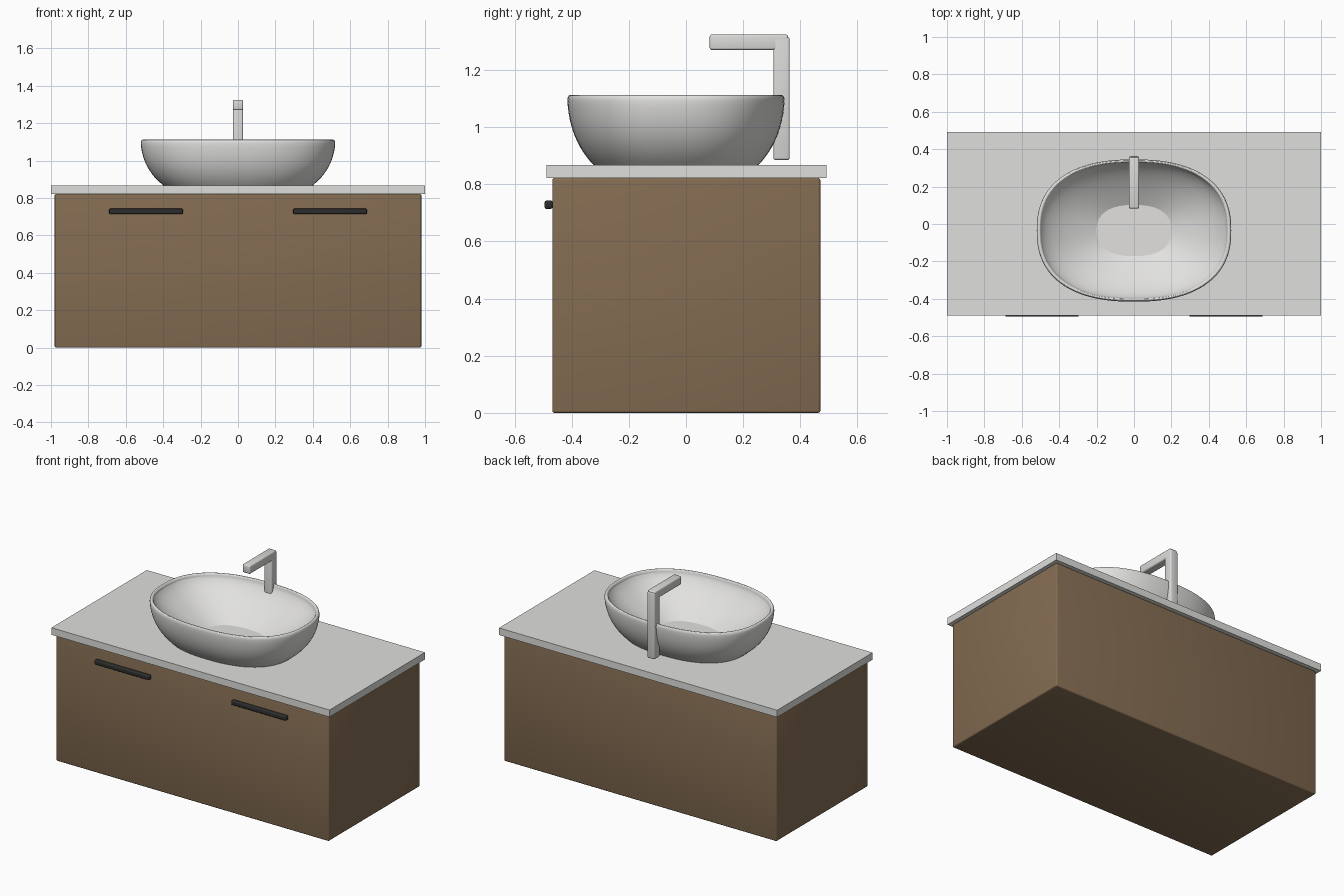
import bpy, bmesh, math
from mathutils import Vector

if "Cube" in bpy.data.objects:
    bpy.data.objects.remove(bpy.data.objects["Cube"], do_unlink=True)


def material(name, rgb):
    m = bpy.data.materials.new(name)
    m.use_nodes = True
    m.diffuse_color = (*rgb, 1)
    m.node_tree.nodes["Principled BSDF"].inputs["Base Color"].default_value = (*rgb, 1)
    return m


wood = material("brown wood", (0.23, 0.15, 0.084))
stone = material("pale stone", (0.74, 0.74, 0.72))
ceramic = material("white ceramic", (0.76, 0.755, 0.74))
metal = material("brushed metal", (0.70, 0.70, 0.69))
black = material("black metal", (0.026, 0.026, 0.026))


def finish(name, bm, mat, angle):
    mesh = bpy.data.meshes.new(name)
    bmesh.ops.recalc_face_normals(bm, faces=bm.faces)
    bm.to_mesh(mesh)
    bm.free()
    mesh.materials.append(mat)
    ob = bpy.data.objects.new(name, mesh)
    bpy.context.collection.objects.link(ob)
    bpy.ops.object.select_all(action="DESELECT")
    ob.select_set(True)
    bpy.context.view_layer.objects.active = ob
    bpy.ops.object.shade_smooth_by_angle(angle=math.radians(angle))
    return ob


def box(name, low, high, mat, bevel=0.0):
    low, high = Vector(low), Vector(high)
    bm = bmesh.new()
    bmesh.ops.create_cube(bm, size=1)
    for v in bm.verts:
        v.co = (low + high) / 2 + v.co * (high - low)
    if bevel:
        bmesh.ops.bevel(bm, geom=bm.edges[:], offset=bevel, segments=3,
                        profile=0.5, affect="EDGES")
    return finish(name, bm, mat, 35)


def bezier(a, b, c, steps):
    a, b, c = Vector(a), Vector(b), Vector(c)
    pts = []
    for i in range(steps + 1):
        t = i / steps
        pts.append(a * (1 - t) ** 2 + b * 2 * t * (1 - t) + c * t * t)
    return pts


# Cabinet and countertop
box("cabinet", (-0.98, -0.468, 0), (0.98, 0.47, 0.822), wood, 0.008)
box("countertop", (-1, -0.488, 0.822), (1, 0.492, 0.868), stone)

# Drawer handles
for side, label in ((-1, "right"), (1, "left")):
    x = side * 0.492
    box(label + "_handle", (x - 0.197, -0.495, 0.714), (x + 0.197, -0.466, 0.743),
        black, 0.007)

# Vessel basin: superellipse rings lofted along outer wall, rim and inner wall
outer = bezier((0.40, 0.868), (0.51, 0.955), (0.52, 1.092), 12)
rim = bezier((0.52, 1.092), (0.519, 1.112), (0.508, 1.112), 5)[1:]
rim += bezier((0.508, 1.112), (0.497, 1.112), (0.495, 1.092), 5)[1:]
inner = bezier((0.495, 1.092), (0.45, 1.01), (0.20, 0.90), 14)[1:]
SIDES = 96
bm = bmesh.new()
rings = []
for rx, z in outer + rim + inner:
    ry = 0.76 * rx - 0.015
    ring = []
    for k in range(SIDES):
        a = 2 * math.pi * k / SIDES
        c, s = math.cos(a), math.sin(a)
        x = math.copysign(abs(c) ** (2 / 2.4), c) * rx
        y = math.copysign(abs(s) ** (2 / 2.4), s) * ry
        ring.append(bm.verts.new((x, y - 0.035, z)))
    rings.append(ring)
for r0, r1 in zip(rings, rings[1:]):
    for k in range(SIDES):
        n = (k + 1) % SIDES
        bm.faces.new((r0[k], r0[n], r1[n], r1[k]))
bm.faces.new(rings[0])
bm.faces.new(rings[-1])
finish("basin", bm, ceramic, 22)

# Tap: square upright and spout
box("tap_post", (-0.027, 0.306, 0.885), (0.027, 0.363, 1.315), metal, 0.008)
box("tap_spout", (-0.027, 0.083, 1.27), (0.027, 0.357, 1.324), metal, 0.008)
